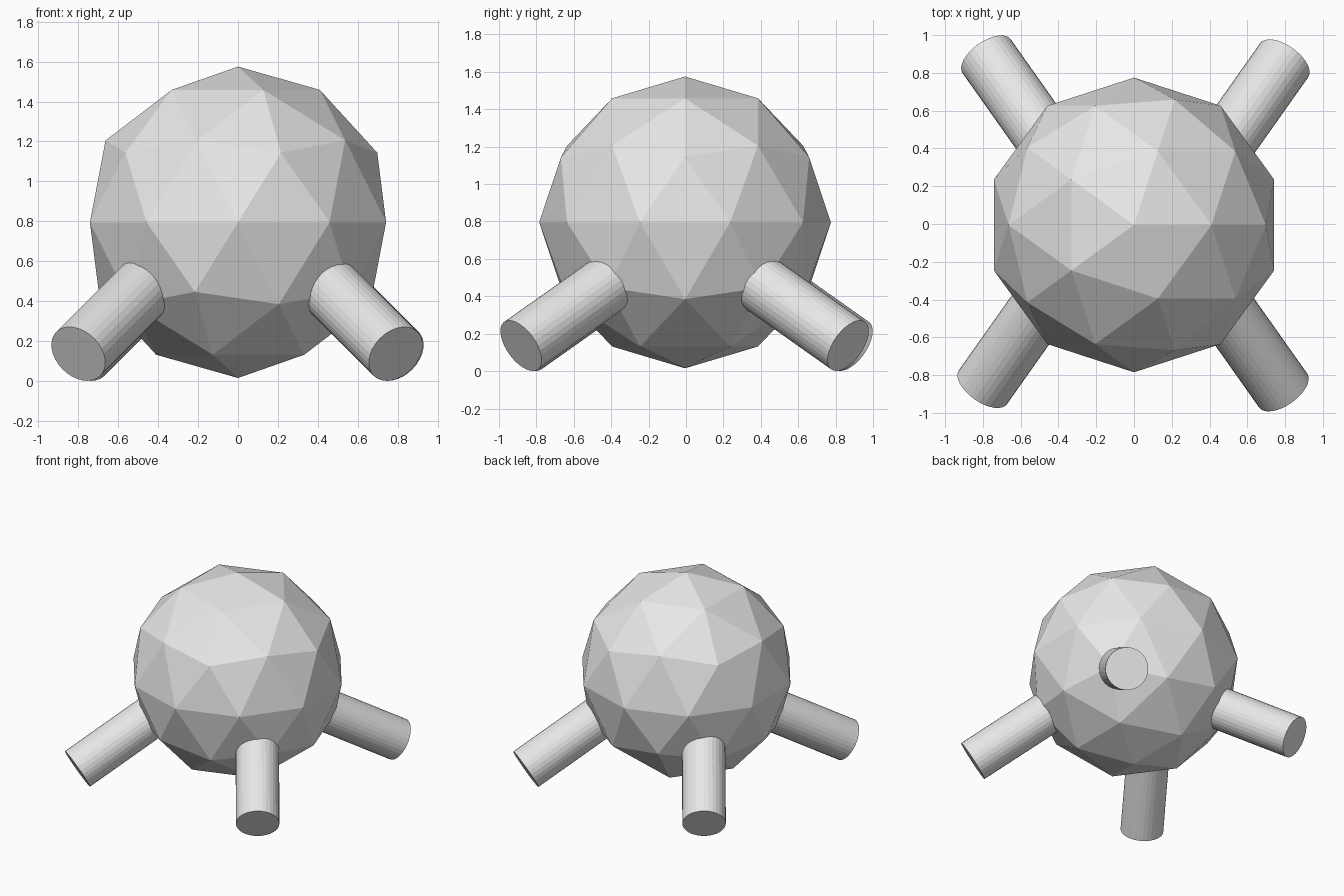
import bpy
from mathutils import Vector

cube = bpy.data.objects.get("Cube")
if cube:
    bpy.data.objects.remove(cube, do_unlink=True)

# Single plain grey
grey = bpy.data.materials.new("light_grey")
grey.use_nodes = True
colour = (0.8, 0.8, 0.8, 1.0)
grey.diffuse_color = colour
grey.node_tree.nodes["Principled BSDF"].inputs["Base Color"].default_value = colour


def finish(name):
    obj = bpy.context.object
    obj.name = name
    obj.data.materials.append(grey)
    return obj


# Faceted round body
bpy.ops.mesh.primitive_ico_sphere_add(subdivisions=2, radius=0.78,
                                      location=(0, -0.005, 0.795))
finish("body")

# Four splayed legs, each given by the centre of its foot
LEG_RADIUS = 0.156
LEG_LENGTH = 1.0
feet = {
    "front_left_leg": (0.79, -0.882, 0.136),
    "front_right_leg": (-0.80, -0.864, 0.136),
    "back_left_leg": (0.795, 0.867, 0.136),
    "back_right_leg": (-0.78, 0.888, 0.136),
}
for name, foot in feet.items():
    foot = Vector(foot)
    side = 1 if foot.x > 0 else -1
    end = 1 if foot.y > 0 else -1
    inward = Vector((-0.5 * side, -0.707 * end, 0.5)).normalized()
    bpy.ops.mesh.primitive_cylinder_add(vertices=32, radius=LEG_RADIUS, depth=LEG_LENGTH,
                                        location=foot + inward * LEG_LENGTH / 2)
    leg = finish(name)
    leg.rotation_euler = inward.to_track_quat("Z", "Y").to_euler()
